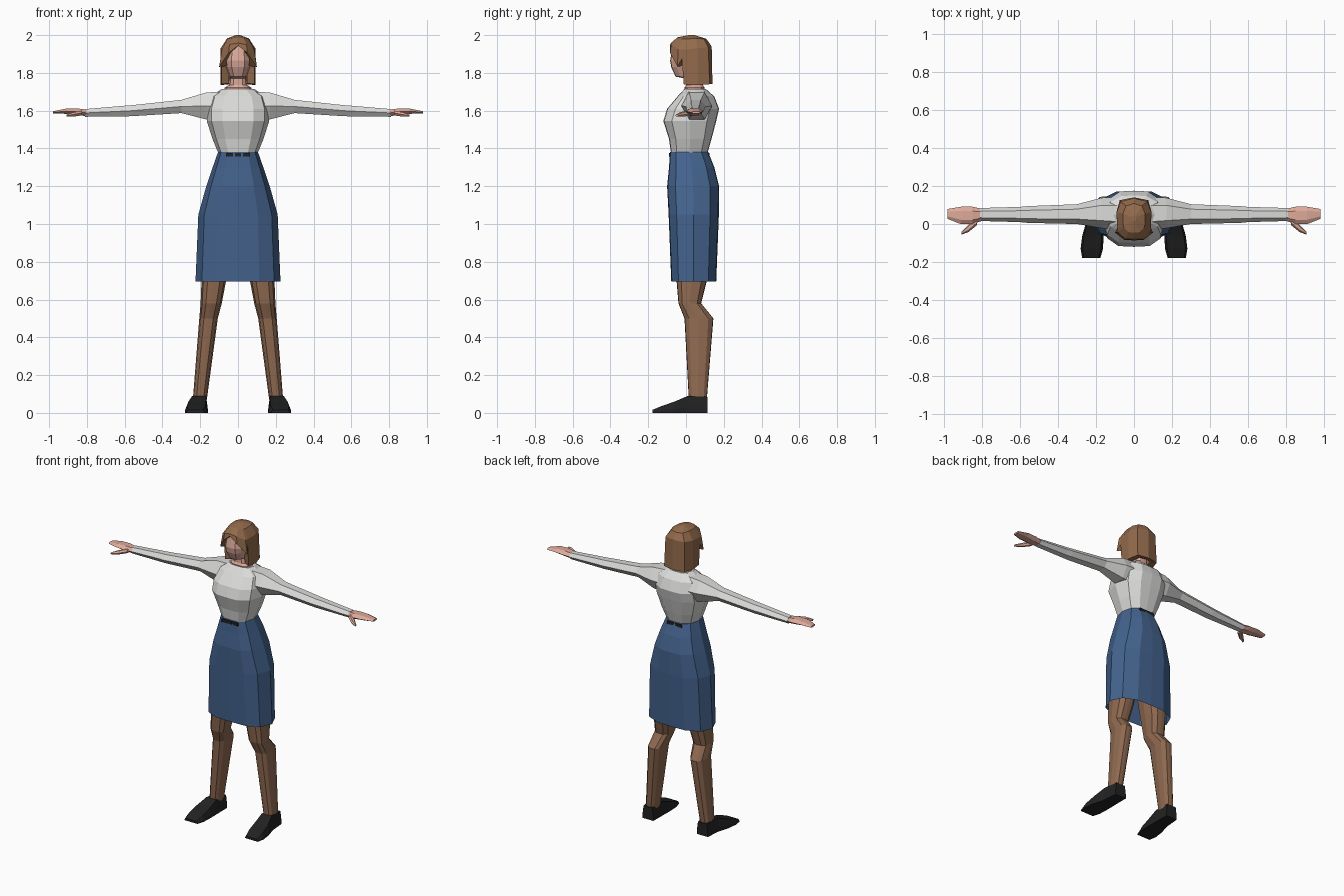
import bpy, bmesh, math


def material(name, rgb):
    m = bpy.data.materials.new(name)
    m.diffuse_color = (*rgb, 1)
    return m


SHIRT = material("light grey cloth", (0.71, 0.71, 0.70))
SKIRT = material("blue cloth", (0.058, 0.125, 0.27))
SKIN = material("skin", (0.72, 0.40, 0.32))
TIGHTS = material("brown tights", (0.27, 0.14, 0.08))
HAIR = material("brown hair", (0.29, 0.145, 0.072))
BLACK = material("black leather", (0.016, 0.016, 0.016))


def loft(name, rings, mat, start=True, end=True, mirror=False):
    """Skin a list of closed rings, optionally capped, optionally mirrored in x."""
    bm = bmesh.new()
    rows = [[bm.verts.new(p) for p in r] for r in rings]
    n = len(rows[0])
    for a, b in zip(rows, rows[1:]):
        for i in range(n):
            j = (i + 1) % n
            bm.faces.new((a[i], a[j], b[j], b[i]))
    if start:
        bm.faces.new(rows[0][::-1])
    if end:
        bm.faces.new(rows[-1])
    bmesh.ops.recalc_face_normals(bm, faces=bm.faces)
    me = bpy.data.meshes.new(name)
    bm.to_mesh(me)
    bm.free()
    me.materials.append(mat)
    ob = bpy.data.objects.new(name, me)
    bpy.context.collection.objects.link(ob)
    if mirror:
        ob.modifiers.new("mirror", 'MIRROR')
    return ob


HALF = [(0, -1), (.5, -.97), (.85, -.68), (1, 0), (.85, .65), (.45, .97), (0, 1)]


def whole(half):
    """Close a half outline by mirroring it in x."""
    return half + [(-p[0],) + tuple(p[1:]) for p in half[-2:0:-1]]


def body(z, hw, front, back, xc=0):
    """Horizontal body section from its half width and front/back depth."""
    mid, r = (front + back) / 2, (back - front) / 2
    return [(xc + u * hw, mid + v * r, z) for u, v in whole(HALF)]


def limb(x, y, z, ry, rz, n=6):
    """Section across a sideways limb."""
    return [(x, y + ry * math.cos(math.tau * i / n),
             z + rz * math.sin(math.tau * i / n) * 1.12) for i in range(n)]


# blouse
loft("blouse", [body(*r) for r in (
    (1.34, .098, -.078, .108), (1.38, .106, -.08, .115), (1.45, .135, -.09, .135),
    (1.545, .165, -.12, .16), (1.61, .165, -.10, .175), (1.675, .145, -.045, .15),
    (1.715, .085, -.008, .105))], SHIRT)

# sleeves
loft("sleeve", [limb(*r) for r in (
    (.09, .055, 1.625, .085, .078), (.17, .058, 1.625, .08, .073),
    (.30, .052, 1.622, .052, .036), (.56, .05, 1.60, .044, .03),
    (.60, .05, 1.598, .04, .029), (.81, .05, 1.588, .034, .021))], SHIRT, mirror=True)

# hands and thumbs
loft("hand", [limb(*r) for r in (
    (.80, .048, 1.588, .032, .018), (.85, .045, 1.594, .046, .018),
    (.91, .045, 1.597, .046, .014), (.98, .053, 1.591, .026, .006))], SKIN, mirror=True)
loft("thumb", [limb(*r) for r in (
    (.825, .02, 1.588, .025, .013), (.87, -.022, 1.580, .020, .012),
    (.908, -.048, 1.574, .008, .006))], SKIN, mirror=True)

# skirt, open at the hem
loft("skirt", [body(*r) for r in (
    (1.38, .106, -.085, .118), (1.30, .134, -.09, .15), (1.20, .168, -.10, .175),
    (1.05, .21, -.092, .174), (.695, .225, -.078, .16))], SKIRT, end=False)

# legs
loft("leg", [body(*r) for r in (
    (.98, .085, -.06, .13, .095), (.70, .065, -.05, .11, .128),
    (.58, .056, -.04, .08, .142), (.50, .049, -.008, .145, .156),
    (.07, .037, .015, .11, .202))], TIGHTS, mirror=True)


# shoes
def shoe_section(y, xc, hw, top):
    return [(xc + u * hw, y, v * top) for u, v in
            ((-1, 0), (-1, .35), (-.82, 1), (.82, 1), (1, .35), (1, 0))]


loft("shoe", [shoe_section(*r) for r in (
    (.115, .202, .040, .085), (.01, .206, .045, .09), (-.06, .216, .056, .06),
    (-.13, .222, .059, .036), (-.178, .225, .048, .016))], BLACK, mirror=True)

# head and neck
loft("head", [body(*r) for r in (
    (1.69, .078, -.005, .10), (1.722, .07, -.008, .098), (1.735, .05, .0, .09),
    (1.77, .045, .0, .09), (1.78, .046, -.055, .09), (1.83, .066, -.078, .10),
    (1.865, .07, -.084, .10), (1.945, .058, -.07, .10))], SKIN)

# hair: hem outline with parted fringe, temple row, crown row and apex
hem = [(0, -.086, 1.945), (.05, -.084, 1.905), (.10, -.045, 1.832), (.088, -.022, 1.875),
       (.088, -.012, 1.74), (.093, .06, 1.735), (.075, .125, 1.74), (0, .14, 1.74)]
temple = [(0, -.08, 1.958), (.045, -.078, 1.95), (.085, -.042, 1.925), (.088, -.018, 1.925),
          (.089, .0, 1.925), (.092, .06, 1.93), (.07, .118, 1.935), (0, .136, 1.94)]
crown = [(0, -.045, 1.988), (.03, -.043, 1.985), (.052, -.022, 1.98), (.056, -.01, 1.98),
         (.058, .005, 1.98), (.058, .055, 1.982), (.042, .095, 1.98), (0, .108, 1.98)]
inside = [(x * .55, .04 + (y - .04) * .7, z + .005) for x, y, z in hem]
apex = [(x * .2, .03 + (y - .03) * .2, 2.0) for x, y, z in crown]
loft("hair", [whole(r) for r in (inside, hem, temple, crown, apex)], HAIR, start=False)


# belt pieces showing above the waistband
def plate(name, x, y, hw):
    loft(name, [[(x + u * hw, y + v * .004, z) for u, v in
                 ((-1, -1), (1, -1), (1, 1), (-1, 1))] for z in (1.357, 1.377)], BLACK)


for x in (-.043, 0, .043):
    plate("belt_front", x, -.087, .017)
for x in (-.03, .03):
    plate("belt_back", x, .121, .024)
